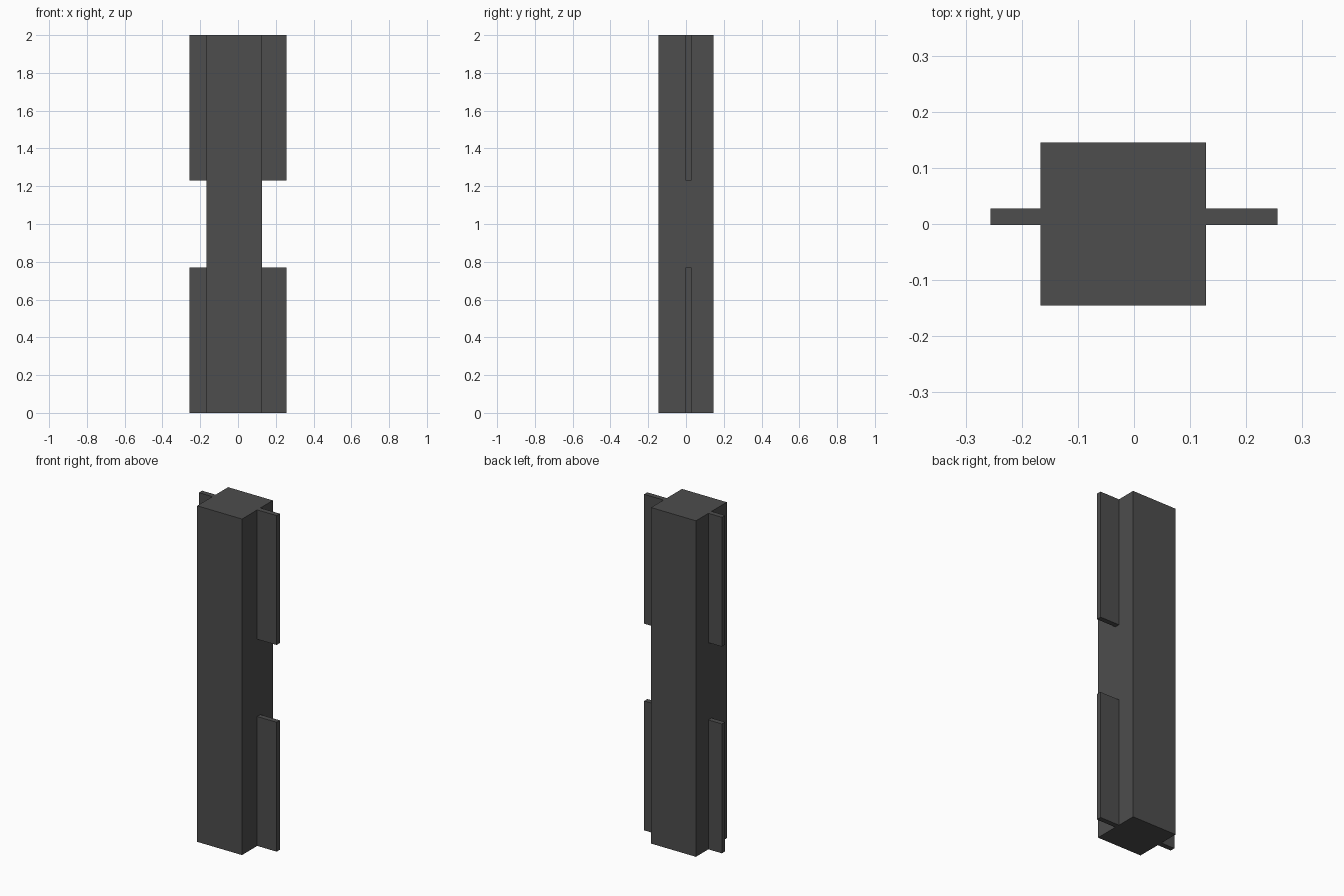
import bpy

if "Cube" in bpy.data.objects:
    bpy.data.objects.remove(bpy.data.objects["Cube"])

# Dark grey finish shared by all parts
dark = bpy.data.materials.new("dark_grey")
dark.diffuse_color = (0.075, 0.075, 0.075, 1)
dark.use_nodes = True
dark.node_tree.nodes["Principled BSDF"].inputs["Base Color"].default_value = dark.diffuse_color


def box(name, lo, hi):
    """Axis-aligned box between two corners."""
    centre = [(a + b) / 2 for a, b in zip(lo, hi)]
    bpy.ops.mesh.primitive_cube_add(size=1, location=centre)
    ob = bpy.context.object
    ob.name = name
    ob.scale = [b - a for a, b in zip(lo, hi)]
    bpy.ops.object.transform_apply(location=False, rotation=False, scale=True)
    ob.data.materials.append(dark)
    return ob


HEIGHT = 2.0
POST_LEFT, POST_RIGHT, POST_HALF_DEPTH = -0.167, 0.128, 0.145
FIN_REACH, FIN_FRONT, FIN_BACK = 0.256, -0.002, 0.028
FIN_HEIGHT = 0.77

# Square central post
box("post", (POST_LEFT, -POST_HALF_DEPTH, 0), (POST_RIGHT, POST_HALF_DEPTH, HEIGHT))

# Thin side fins: one lower and one upper pair, with a gap at mid height
for level, z0 in (("lower", 0), ("upper", HEIGHT - FIN_HEIGHT)):
    for side, x0, x1 in (("left", -FIN_REACH, POST_LEFT), ("right", POST_RIGHT, FIN_REACH)):
        box(f"{level}_{side}_fin", (x0, FIN_FRONT, z0), (x1, FIN_BACK, z0 + FIN_HEIGHT))
